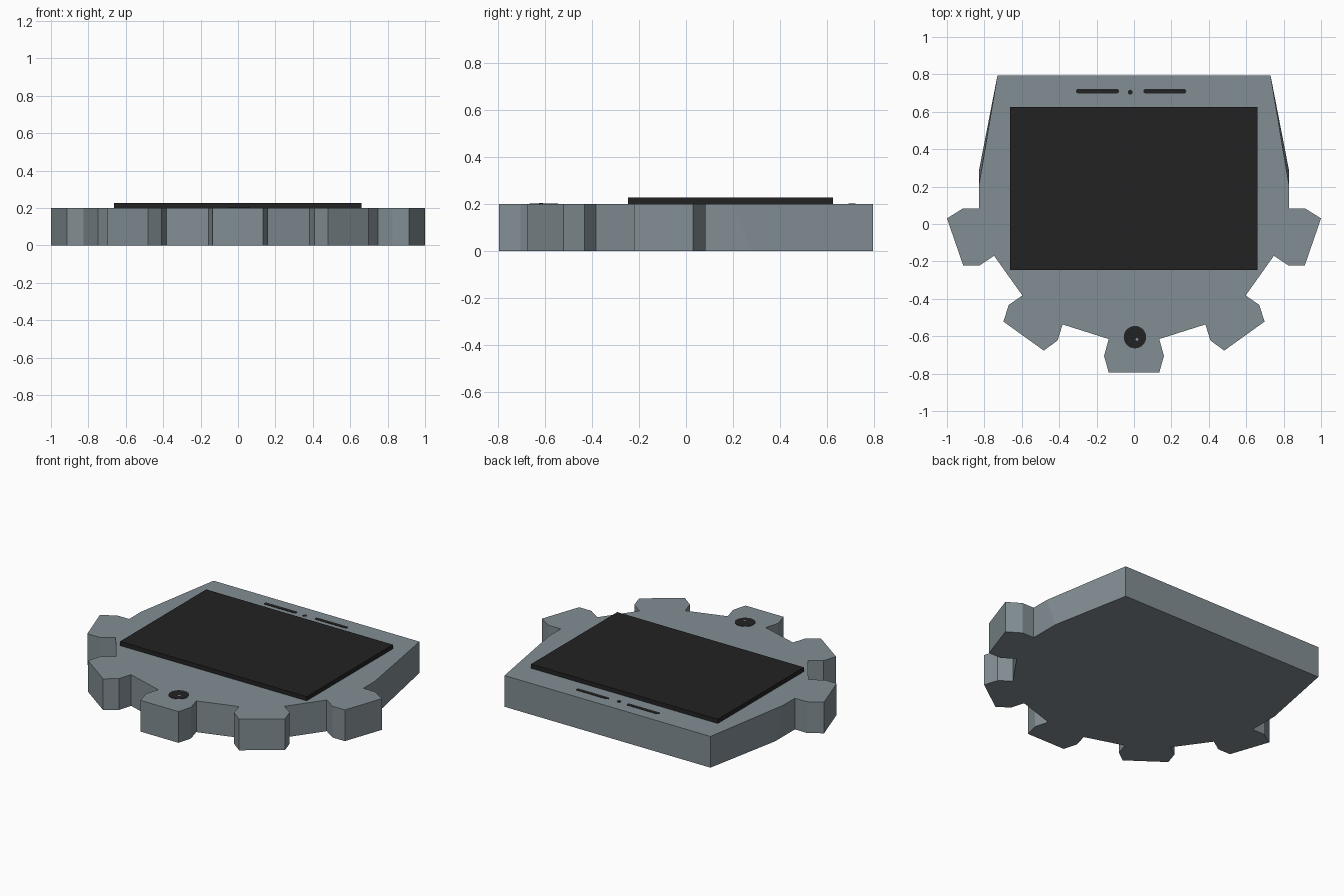
import bpy, bmesh, math

if "Cube" in bpy.data.objects:
    bpy.data.objects.remove(bpy.data.objects["Cube"])


def material(name, rgb):
    m = bpy.data.materials.new(name)
    m.diffuse_color = (*rgb, 1)
    m.use_nodes = True
    m.node_tree.nodes["Principled BSDF"].inputs["Base Color"].default_value = m.diffuse_color
    return m


GREY = material("blue grey", (0.225, 0.272, 0.295))
BLACK = material("near black", (0.016, 0.016, 0.016))


def prism(name, bottom, top, z0, z1, mat):
    """Solid between two outlines with matching points."""
    bm = bmesh.new()
    lo = [bm.verts.new((x, y, z0)) for x, y in bottom]
    hi = [bm.verts.new((x, y, z1)) for x, y in top]
    n = len(lo)
    bm.faces.new(lo[::-1])
    bm.faces.new(hi)
    for i in range(n):
        j = (i + 1) % n
        bm.faces.new((lo[i], lo[j], hi[j], hi[i]))
    bmesh.ops.recalc_face_normals(bm, faces=bm.faces)
    me = bpy.data.meshes.new(name)
    bm.to_mesh(me)
    bm.free()
    me.materials.append(mat)
    ob = bpy.data.objects.new(name, me)
    bpy.context.collection.objects.link(ob)
    return ob


def slot(x0, x1, y, r, n=6):
    """Outline of a rounded slot."""
    pts = []
    for cx, start in ((x1 - r, -math.pi / 2), (x0 + r, math.pi / 2)):
        for i in range(n + 1):
            a = start + math.pi * i / n
            pts.append((cx + r * math.cos(a), y + r * math.sin(a)))
    return pts


def circle(x, y, r, n):
    return [(x + r * math.cos(2 * math.pi * i / n),
             y + r * math.sin(2 * math.pi * i / n)) for i in range(n)]


# Half outline of the toothed body, from the back corner to the front tooth
def body_outline(shoulder_y):
    half = [(0.73, 0.795), (0.83, shoulder_y), (0.83, 0.083), (0.915, 0.083),
            (1.0, 0.03), (0.913, -0.222), (0.826, -0.222), (0.748, -0.17),
            (0.597, -0.382), (0.67, -0.433), (0.698, -0.522), (0.482, -0.677),
            (0.408, -0.622), (0.382, -0.537), (0.135, -0.615),
            (0.16, -0.705), (0.135, -0.795)]
    return half + [(-x, y) for x, y in reversed(half)]


# Body: the shoulder sits further back at the bottom than at the top
prism("body", body_outline(0.28), body_outline(0.2), 0, 0.2, GREY)

# Raised screen
screen = [(-0.663, -0.247), (0.66, -0.247), (0.66, 0.625), (-0.663, 0.625)]
prism("screen", screen, screen, 0.198, 0.227, BLACK)

# Thin details on the top face: speaker slots, sensor dot, round button
details = {
    "left_speaker_slot": slot(-0.31, -0.08, 0.71, 0.012),
    "right_speaker_slot": slot(0.05, 0.28, 0.71, 0.012),
    "sensor_dot": circle(-0.02, 0.705, 0.013, 12),
    "round_button": circle(0.005, -0.605, 0.06, 24),
}
for name, pts in details.items():
    prism(name, pts, pts, 0.198, 0.202, BLACK)

# Tiny mark on the button
mark = circle(0.016, -0.617, 0.008, 8)
prism("button_mark", mark, mark, 0.2, 0.203, GREY)
